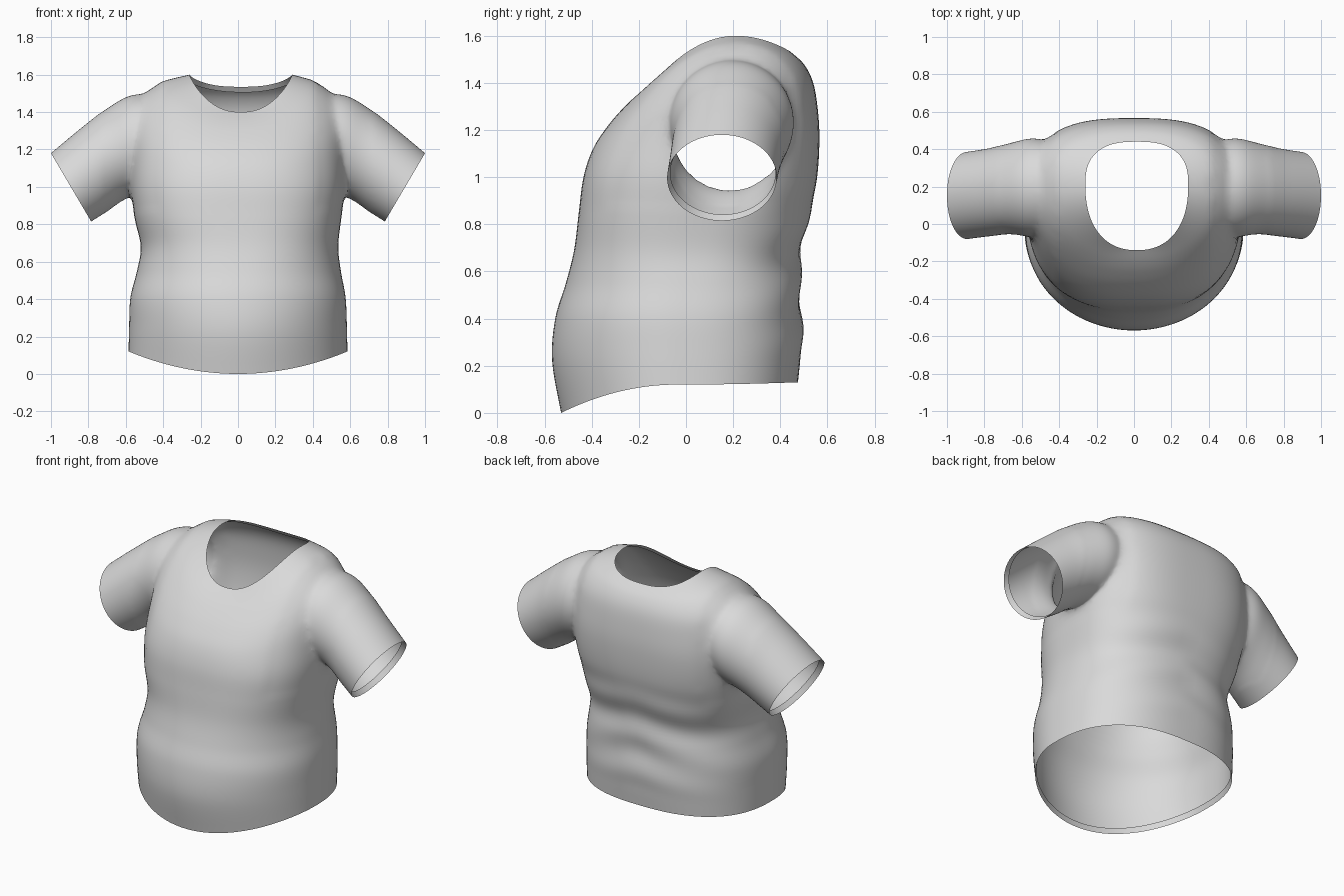
import bpy, bmesh, math
from mathutils import Vector

if "Cube" in bpy.data.objects:
    bpy.data.objects.remove(bpy.data.objects["Cube"])

SEG = 96


def spline(rows, steps):
    """Catmull-Rom interpolation through rows of numbers."""
    out = []
    for i in range(len(rows) - 1):
        p0, p1 = rows[max(i - 1, 0)], rows[i]
        p2, p3 = rows[i + 1], rows[min(i + 2, len(rows) - 1)]
        for k in range(steps):
            t = k / steps
            out.append([0.5 * (2 * b + (c - a) * t + (2 * a - 5 * b + 4 * c - d) * t * t
                               + (3 * b - a - 3 * c + d) * t ** 3)
                        for a, b, c, d in zip(p0, p1, p2, p3)])
    return out + [list(rows[-1])]


def loft(name, rings):
    """Closed solid through rings, fan caps at both ends; returns object and cap centres."""
    bm = bmesh.new()
    loops = [[bm.verts.new(p) for p in r] for r in rings]
    for a, b in zip(loops, loops[1:]):
        for i in range(SEG):
            j = (i + 1) % SEG
            bm.faces.new((a[i], a[j], b[j], b[i]))
    centres = []
    for r in (loops[0], loops[-1]):
        c = sum((v.co for v in r), Vector()) / SEG
        centres.append(c)
        m = bm.verts.new(c)
        for i in range(SEG):
            bm.faces.new((r[i], r[(i + 1) % SEG], m))
    bmesh.ops.recalc_face_normals(bm, faces=bm.faces[:])
    me = bpy.data.meshes.new(name)
    bm.to_mesh(me)
    bm.free()
    ob = bpy.data.objects.new(name, me)
    bpy.context.collection.objects.link(ob)
    return ob, centres


def spow(v, e):
    return math.copysign(abs(v) ** e, v)


def torso_ring(row):
    hw, yf, yb, yc, zf, zs, zb, nf, nb, cx = row
    pts = []
    for i in range(SEG):
        t = 2 * math.pi * i / SEG
        c, s = math.cos(t), math.sin(t)
        n, depth, ze = (nf, yc - yf, zf) if s < 0 else (nb, yb - yc, zb)
        x, u = hw * spow(c, 2 / n), spow(s, 2 / n)
        y, z = yc + depth * u, zs + (ze - zs) * u * u
        # soft folds across the back of the waist
        if s > 0 and 0.22 < z < 0.95:
            fade = math.sin(math.pi * (z - 0.22) / 0.73) * s
            y += 0.010 * fade * math.sin(24 * z + 5 * abs(x))
        pts.append((x + cx, y, z))
    return pts


# Torso: half width, front y, back y, side y, front z, side z, back z, front/back squareness, x shift
TORSO = [
    (.585, -.53, .475, -.04, 0, .12, .13, 2.0, 2.5, 0),
    (.582, -.568, .488, -.04, .22, .26, .26, 2.0, 2.5, 0),
    (.575, -.555, .495, -.03, .40, .41, .40, 2.1, 2.5, 0),
    (.545, -.51, .482, 0, .55, .55, .54, 2.2, 2.5, .005),
    (.528, -.475, .49, .03, .69, .68, .68, 2.4, 2.5, .008),
    (.552, -.455, .522, .07, .85, .83, .83, 2.6, 2.6, 0),
    (.575, -.435, .555, .10, 1.0, .99, .99, 2.6, 2.7, 0),
    (.575, -.395, .566, .13, 1.12, 1.15, 1.15, 2.5, 2.8, 0),
    (.57, -.33, .56, .16, 1.22, 1.31, 1.28, 2.4, 2.7, 0),
    (.535, -.26, .54, .19, 1.30, 1.45, 1.40, 2.3, 2.6, 0),
    (.44, -.20, .50, .21, 1.355, 1.55, 1.48, 2.3, 2.5, .005),
    (.275, -.14, .44, .21, 1.40, 1.60, 1.535, 2.3, 2.6, .015),
]
shirt, caps = loft("shirt", [torso_ring(r) for r in spline(TORSO, 6)])

# Sleeves: top x, top z, bottom x, bottom z, front y, back y
SLEEVE = [
    (.40, 1.48, .40, 1.06, -.03, .42),
    (.56, 1.495, .50, .98, -.07, .46),
    (.70, 1.42, .61, .93, -.055, .435),
    (.85, 1.305, .69, .875, -.065, .405),
    (1.0, 1.18, .785, .815, -.08, .385),
]


def sleeve_ring(row, side):
    tx, tz, bx, bz, y0, y1 = row
    pts = []
    for i in range(SEG):
        t = 2 * math.pi * i / SEG
        c, s = math.cos(t), math.sin(t)
        pts.append((side * ((tx + bx) / 2 + (tx - bx) / 2 * c),
                    (y0 + y1) / 2 + (y1 - y0) / 2 * s,
                    (tz + bz) / 2 + (tz - bz) / 2 * c))
    return pts


bpy.context.view_layer.objects.active = shirt
for side in (-1, 1):
    sleeve, c = loft("sleeve", [sleeve_ring(r, side) for r in spline(SLEEVE, 8)])
    caps.append(c[1])
    mod = shirt.modifiers.new("join_sleeve", 'BOOLEAN')
    mod.operation, mod.solver, mod.object = 'UNION', 'EXACT', sleeve
    bpy.ops.object.modifier_apply(modifier=mod.name)
    bpy.data.objects.remove(sleeve, do_unlink=True)

bm = bmesh.new()
bm.from_mesh(shirt.data)
# Open the neck, hem and cuffs by removing the cap fans
bmesh.ops.delete(bm, geom=[v for v in bm.verts if any((v.co - c).length < 1e-3 for c in caps)],
                 context='VERTS')
bmesh.ops.remove_doubles(bm, verts=bm.verts[:], dist=0.004)
# Soften the armhole joins
near = [v for v in bm.verts if 0.42 < abs(v.co.x) < 0.72 and v.co.z > 0.88 and not v.is_boundary]
for _ in range(10):
    bmesh.ops.smooth_vert(bm, verts=near, factor=0.5,
                          use_axis_x=True, use_axis_y=True, use_axis_z=True)
bm.normal_update()
# Turned-in hems on every opening
rim = [e for e in bm.edges if e.is_boundary]
inner = {}
for v in {v for e in rim for v in e.verts}:
    d = sum((e.other_vert(v).co - v.co for e in v.link_edges if not e.is_boundary), Vector())
    inner[v] = v.co + d.normalized() * 0.035 - v.normal * 0.010
inner = {v: bm.verts.new(p) for v, p in inner.items()}
for e in rim:
    loop = e.link_loops[0]
    a, b = loop.vert, loop.link_loop_next.vert
    bm.faces.new((b, a, inner[a], inner[b]))
bm.to_mesh(shirt.data)
bm.free()

fabric = bpy.data.materials.new("light grey fabric")
fabric.diffuse_color = (0.7, 0.7, 0.7, 1)
fabric.use_nodes = True
fabric.node_tree.nodes["Principled BSDF"].inputs["Base Color"].default_value = fabric.diffuse_color
shirt.data.materials.clear()
shirt.data.materials.append(fabric)
shirt.select_set(True)
bpy.ops.object.shade_smooth_by_angle(angle=math.radians(60))
